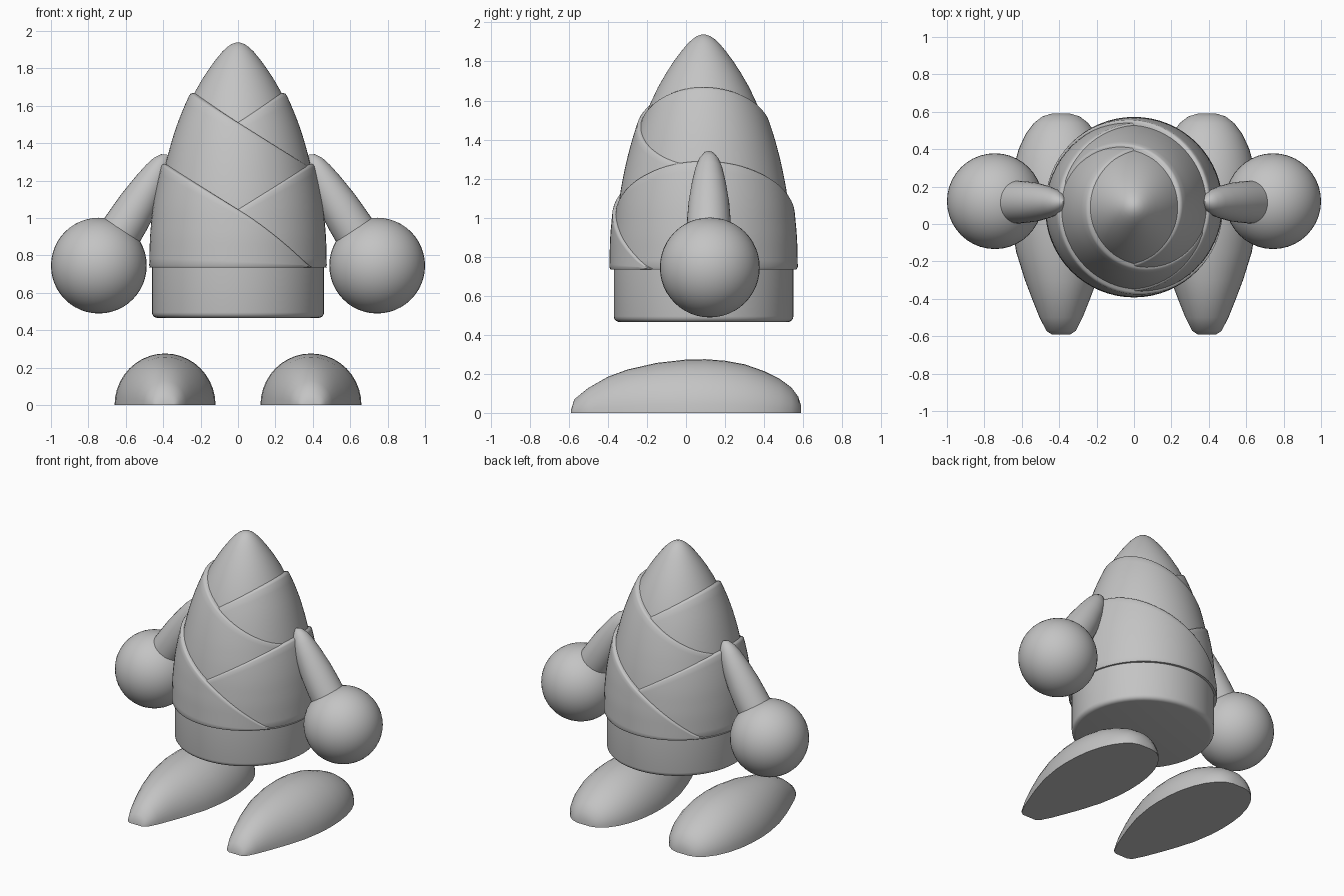
import bpy, bmesh, math
from mathutils import Vector

cube = bpy.data.objects.get("Cube")
if cube:
    bpy.data.objects.remove(cube)

grey = bpy.data.materials.new("plain_grey")
grey.use_nodes = True
COLOUR = (0.55, 0.55, 0.55, 1)
grey.diffuse_color = COLOUR
grey.node_tree.nodes["Principled BSDF"].inputs["Base Color"].default_value = COLOUR

BODY_Y = 0.09
SIDES = 64
ANGLES = [math.tau * i / SIDES for i in range(SIDES)]


def finish(name, bm, angle=35):
    bmesh.ops.recalc_face_normals(bm, faces=bm.faces)
    mesh = bpy.data.meshes.new(name)
    bm.to_mesh(mesh)
    bm.free()
    mesh.materials.append(grey)
    ob = bpy.data.objects.new(name, mesh)
    bpy.context.collection.objects.link(ob)
    bpy.ops.object.select_all(action='DESELECT')
    ob.select_set(True)
    bpy.context.view_layer.objects.active = ob
    bpy.ops.object.shade_smooth_by_angle(angle=math.radians(angle))
    return ob


def loft(name, rings, caps=True, wrap=False, angle=35):
    """Skin a list of closed rings that have equal point counts."""
    bm = bmesh.new()
    loops = [[bm.verts.new(p) for p in ring] for ring in rings]
    pairs = list(zip(loops, loops[1:]))
    if wrap:
        pairs.append((loops[-1], loops[0]))
    for a, b in pairs:
        for i in range(len(a)):
            j = (i + 1) % len(a)
            bm.faces.new((a[i], a[j], b[j], b[i]))
    if caps and not wrap:
        bm.faces.new(loops[0])
        bm.faces.new(loops[-1])
    return finish(name, bm, angle)


def interpolate(profile, z):
    """Linear radius lookup in a list of (z, radius)."""
    for (z0, r0), (z1, r1) in zip(profile, profile[1:]):
        if z <= z1:
            return r0 + (r1 - r0) * (z - z0) / (z1 - z0)
    return profile[-1][1]


def radius(profile, z):
    """Softened radius lookup."""
    return sum(interpolate(profile, z + d) for d in (-0.03, 0, 0.03)) / 3


def circle(r, z):
    return [(r * math.cos(a), BODY_Y + r * math.sin(a), z) for a in ANGLES]


def revolve(name, profile):
    return loft(name, [circle(r, z) for z, r in profile])


# Base cup with rounded lower rim
rim = [(0.495 - 0.03 * math.cos(t), 0.43 + 0.03 * math.sin(t))
       for t in (math.pi / 8 * k for k in range(5))]
revolve("base_cup", rim + [(0.76, 0.46)])

# Inner core with rounded tip
revolve("core_cone", [
    (0.75, 0.42), (1.0, 0.41), (1.29, 0.365), (1.4, 0.337), (1.5, 0.306),
    (1.58, 0.275), (1.665, 0.235), (1.74, 0.192), (1.8, 0.153), (1.85, 0.116),
    (1.89, 0.083), (1.915, 0.056), (1.93, 0.034), (1.938, 0.01)])


def wrap_sheet(name, profile, bottom, centre, slope, curl, turn):
    """Slanted shell: high on one side, overlapping its twin on the front."""
    columns = []
    for a in ANGLES:
        c, s = math.cos(a), math.sin(a)
        top = centre
        for _ in range(20):
            x = radius(profile, top) * c
            top = centre - slope * x - curl * max(x, 0) ** 2
            top = max(top, bottom + 0.002)
        lift = -0.008 * s
        span = top - bottom
        edge = min(0.012, span / 4)
        path = [(bottom, -0.03), (bottom, -0.006), (bottom + edge, 0)]
        path += [(bottom + edge + (span - 2 * edge) * k / 14, 0) for k in range(1, 15)]
        path += [(top - edge / 4, -0.004), (top, -0.012), (top, -0.04)]
        column = []
        for z, inset in path:
            r = radius(profile, z) + lift + inset
            column.append((turn * r * c, BODY_Y + turn * r * s, z))
        columns.append(column)
    return loft(name, columns, wrap=True, angle=50)


lower = [(0.6, 0.475), (0.74, 0.475), (0.9, 0.471), (1.05, 0.457),
         (1.15, 0.44), (1.29, 0.408), (1.4, 0.37)]
upper = [(0.9, 0.44), (1.05, 0.43), (1.17, 0.412), (1.29, 0.387), (1.4, 0.358),
         (1.5, 0.326), (1.6, 0.286), (1.665, 0.257), (1.75, 0.21)]
for label, turn in (("front", 1), ("back", -1)):
    wrap_sheet("lower_wrap_" + label, lower, 0.735, 1.045, 0.6, 0.5, turn)
    wrap_sheet("upper_wrap_" + label, upper, 1.0, 1.51, 0.62, 0, turn)


# Arms: tapered tubes running from shoulder into hand (x, z, radius)
ARM = [(0.375, 1.333, 0.008), (0.387, 1.322, 0.03), (0.405, 1.295, 0.052),
       (0.43, 1.25, 0.07), (0.47, 1.18, 0.087), (0.53, 1.08, 0.104),
       (0.58, 0.998, 0.111), (0.62, 0.935, 0.114), (0.66, 0.875, 0.114)]


def make_arm(name, side):
    rings = []
    for i, (x, z, r) in enumerate(ARM):
        before, after = ARM[max(i - 1, 0)], ARM[min(i + 1, len(ARM) - 1)]
        along = Vector((after[0] - before[0], 0, after[1] - before[1])).normalized()
        across = Vector((0, 1, 0))
        up = along.cross(across)
        ring = []
        for a in ANGLES[::2]:
            p = Vector((x, 0.117, z)) + r * (math.cos(a) * across + math.sin(a) * up)
            ring.append((side * p.x, p.y, p.z))
        rings.append(ring)
    return loft(name, rings)


def make_hand(name, side):
    bm = bmesh.new()
    bmesh.ops.create_uvsphere(bm, u_segments=40, v_segments=24, radius=0.256)
    bmesh.ops.translate(bm, verts=bm.verts, vec=(side * 0.744, 0.122, 0.745))
    return finish(name, bm)


# Feet: half-round sections along y (y, half width, height)
FOOT = [(-0.59, 0.05, 0.012), (-0.572, 0.078, 0.07), (-0.5, 0.115, 0.128),
        (-0.4, 0.155, 0.185), (-0.3, 0.193, 0.222), (-0.15, 0.24, 0.256),
        (0, 0.265, 0.273), (0.1, 0.27, 0.275), (0.2, 0.267, 0.267),
        (0.3, 0.254, 0.249), (0.4, 0.227, 0.214), (0.48, 0.19, 0.174),
        (0.54, 0.145, 0.13), (0.575, 0.1, 0.083), (0.59, 0.05, 0.035)]


def make_foot(name, side):
    rings = [[(side * 0.39 + w * math.cos(t), y, h * math.sin(t))
              for t in (math.pi * k / 20 for k in range(21))] for y, w, h in FOOT]
    return loft(name, rings, angle=50)


for label, side in (("left", 1), ("right", -1)):
    make_arm(label + "_arm", side)
    make_hand(label + "_hand", side)
    make_foot(label + "_foot", side)
